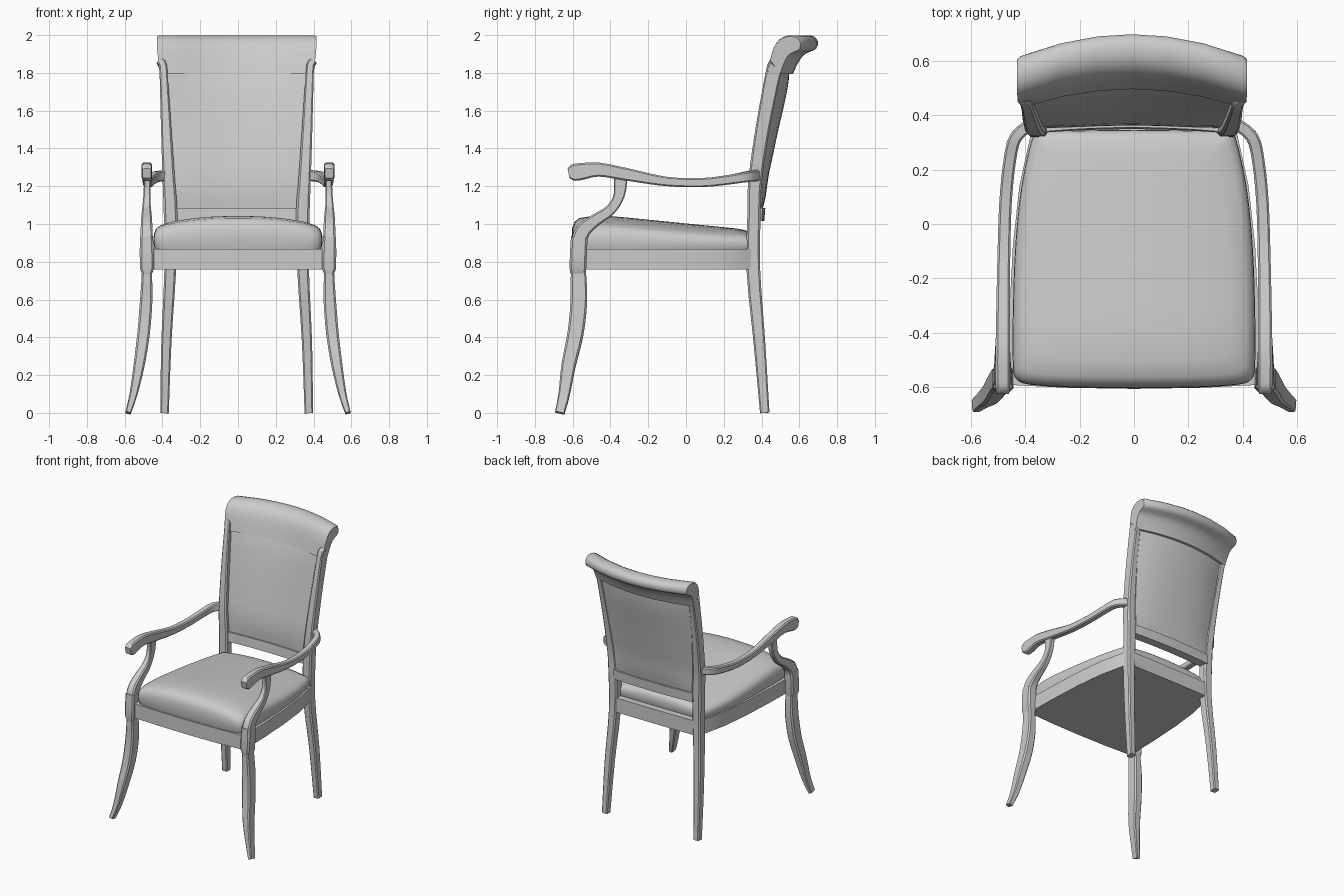
import bpy, bmesh, math
from mathutils import Vector

if "Cube" in bpy.data.objects:
    bpy.data.objects.remove(bpy.data.objects["Cube"])

BACK_X = -0.007   # the back sits a hair off centre


def loft(name, rings, angle=40):
    """Skin closed rings of points into a capped solid."""
    bm = bmesh.new()
    vs = [[bm.verts.new(p) for p in r] for r in rings]
    n = len(vs[0])
    for a, b in zip(vs, vs[1:]):
        for i in range(n):
            j = (i + 1) % n
            bm.faces.new((a[i], a[j], b[j], b[i]))
    bm.faces.new(vs[0])
    bm.faces.new(vs[-1])
    bmesh.ops.recalc_face_normals(bm, faces=bm.faces)
    me = bpy.data.meshes.new(name)
    bm.to_mesh(me)
    bm.free()
    me.shade_smooth()
    me.set_sharp_from_angle(angle=math.radians(angle))
    ob = bpy.data.objects.new(name, me)
    bpy.context.collection.objects.link(ob)
    return ob


def spline(pts, steps=3):
    """Catmull-Rom resample of tuples of any length."""
    P = [pts[0]] + list(pts) + [pts[-1]]
    out = []
    for k in range(1, len(P) - 2):
        for s in range(steps):
            t = s / steps
            out.append(tuple(
                0.5 * (2*b + (c-a)*t + (2*a-5*b+4*c-d)*t*t + (3*b-a-3*c+d)*t**3)
                for a, b, c, d in zip(*P[k-1:k+3])))
    return out + [tuple(pts[-1])]


def lerp(table, v):
    for (a, fa), (b, fb) in zip(table, table[1:]):
        if v <= b:
            return fa + (fb - fa) * (v - a) / (b - a)
    return table[-1][1]


def sweep(name, rows, ref, side=1, cx=0, steps=3):
    """Chamfered bar along rows of (x, y, z, width, depth)."""
    rows = spline(rows, steps)
    pts = [Vector((side * r[0] + cx, r[1], r[2])) for r in rows]
    rings = []
    for i, (p, r) in enumerate(zip(pts, rows)):
        t = (pts[min(i+1, len(pts)-1)] - pts[max(i-1, 0)]).normalized()
        u = Vector(ref).cross(t).normalized()
        v = t.cross(u)
        a, b = r[3] / 2, r[4] / 2
        c = 0.3 * min(a, b)
        sec = [(a-c, b), (a, b-c), (a, c-b), (a-c, -b),
               (c-a, -b), (-a, c-b), (-a, b-c), (c-a, b)]
        rings.append([p + u * x + v * y for x, y in sec])
    return loft(name, rings)


# mirrored legs, arms and posts
for s, tag in ((1, "right"), (-1, "left")):
    sweep("front_leg_" + tag, [
        (.582, -.668, 0, .03, .05), (.553, -.645, .1, .042, .06),
        (.524, -.622, .25, .058, .075), (.500, -.585, .42, .066, .085),
        (.487, -.568, .58, .066, .088), (.483, -.568, .69, .058, .085),
        (.482, -.570, .745, .054, .08)], (0, 1, 0), s)
    sweep("leg_block_" + tag, [
        (.482, -.572, .735, .052, .078), (.482, -.572, .765, .075, .09),
        (.483, -.569, .86, .075, .09), (.484, -.565, .93, .068, .088)],
        (0, 1, 0), s, steps=1)
    sweep("arm_post_" + tag, [
        (.484, -.567, .90, .085, .068), (.484, -.545, .965, .08, .062),
        (.484, -.48, 1.02, .065, .056), (.484, -.405, 1.07, .056, .046),
        (.483, -.362, 1.13, .056, .038), (.481, -.348, 1.19, .065, .036),
        (.48, -.348, 1.25, .07, .036)], (1, 0, 0), s)
    sweep("armrest_" + tag, [
        (.483, -.622, 1.268, .045, .05), (.483, -.6, 1.272, .052, .085),
        (.483, -.56, 1.277, .053, .09), (.483, -.46, 1.288, .053, .074),
        (.482, -.31, 1.262, .05, .066), (.479, -.11, 1.226, .047, .05),
        (.473, .08, 1.219, .046, .048), (.458, .23, 1.235, .046, .05),
        (.435, .32, 1.25, .046, .055), (.375, .37, 1.257, .045, .058)],
        (0, 0, 1), s)
    sweep("back_leg_" + tag, [
        (.382, .417, 0, .045, .05), (.372, .388, .38, .054, .062),
        (.352, .357, .75, .062, .072), (.35, .36, 1.05, .072, .07),
        (.36, .367, 1.24, .065, .072), (.374, .408, 1.52, .054, .074),
        (.387, .462, 1.8, .042, .08), (.392, .476, 1.84, .042, .08)],
        (0, 1, 0), s, BACK_X)


# bowed back
def front_y(z):
    return lerp([(1.0, .328), (1.24, .333), (1.5, .372), (1.85, .432)], z)


def bow(x, z):
    return lerp([(1.0, .02), (1.8, .07), (2.0, .09)], z) * (1 - (x / .42) ** 2)


def back_slab(name, zs, half, front, back, puff=0, n=10):
    rings = []
    for k, z in enumerate(zs):
        v = 2 * k / (len(zs) - 1) - 1
        xs = [half(z) * (2 * i / n - 1) for i in range(n + 1)]
        ring = []
        for off, d, row in ((front, -1, xs), (back, 1, xs[::-1])):
            for x in row:
                e = d * puff * (1 - abs(x / half(z)) ** 5) * (1 - abs(v) ** 6)
                ring.append((x + BACK_X, front_y(z) + bow(x, z) + off + e, z))
        rings.append(ring)
    return loft(name, rings)


def panel_half(z):
    return lerp([(1.0, .312), (1.08, .316), (1.8, .374)], z)


back_slab("back_panel", [1.08 + .73 * i / 12 for i in range(13)],
          panel_half, .012, .052, .014)
back_slab("back_lower_rail", [1.015, 1.085], lambda z: .33, 0, .065)

crest = spline([(.427, 1.795), (.44, 1.86), (.458, 1.93), (.49, 1.978), (.54, 1.999),
                (.59, 1.992), (.612, 1.965), (.607, 1.928), (.57, 1.91), (.54, 1.89),
                (.515, 1.845), (.497, 1.795)], 2)
rings = []
for u in (-1, -.97, -.62, -.3, 0, .3, .62, .97, 1):
    k = .93 if abs(u) == 1 else 1
    rings.append([(u * (.408 + .015 * min(1, (z - 1.795) / .15)) + BACK_X,
                   .52 + (y - .52) * k + bow(u * .42, z),
                   1.9 + (z - 1.9) * (k if z > 1.9 else 1)) for y, z in crest])
loft("crest_rail", rings)

# seat frame and cushion
half = spline([(0, -.605), (.22, -.602), (.38, -.592), (.432, -.572), (.446, -.52),
               (.446, -.32), (.437, -.08), (.414, .14), (.372, .325), (.34, .342),
               (.18, .345), (0, .347)])
outline = half + [(-x, y) for x, y in half[-2:0:-1]]


def cushion_top(x, y):
    z = 1.003 - .1 * y - .055 * abs(x / .44) ** 2.5
    return z - (.5 * (y + .35) ** 2 if y < -.35 else 0)


rings = []
for k, f in ((.98, 0), (.995, .2), (1, .45), (.995, .7), (.97, .88), (.92, .97),
             (.8, 1), (.6, 1), (.4, 1), (.2, 1), (.03, 1)):
    ring = []
    for x, y in outline:
        x, y = x * k, -.1 + (y + .1) * k
        ring.append((x, y, .86 + f * (cushion_top(x, y) - .86)))
    rings.append(ring)
loft("seat_cushion", rings, 60)

frame = [(0, -.607), (.25, -.603), (.465, -.592), (.46, -.35), (.446, -.08),
         (.422, .14), (.378, .34), (.34, .385), (0, .388)]
frame += [(-x, y) for x, y in frame[-2:0:-1]]
loft("seat_frame", [[(x, y, z) for x, y in frame] for z in (.76, .868)])
